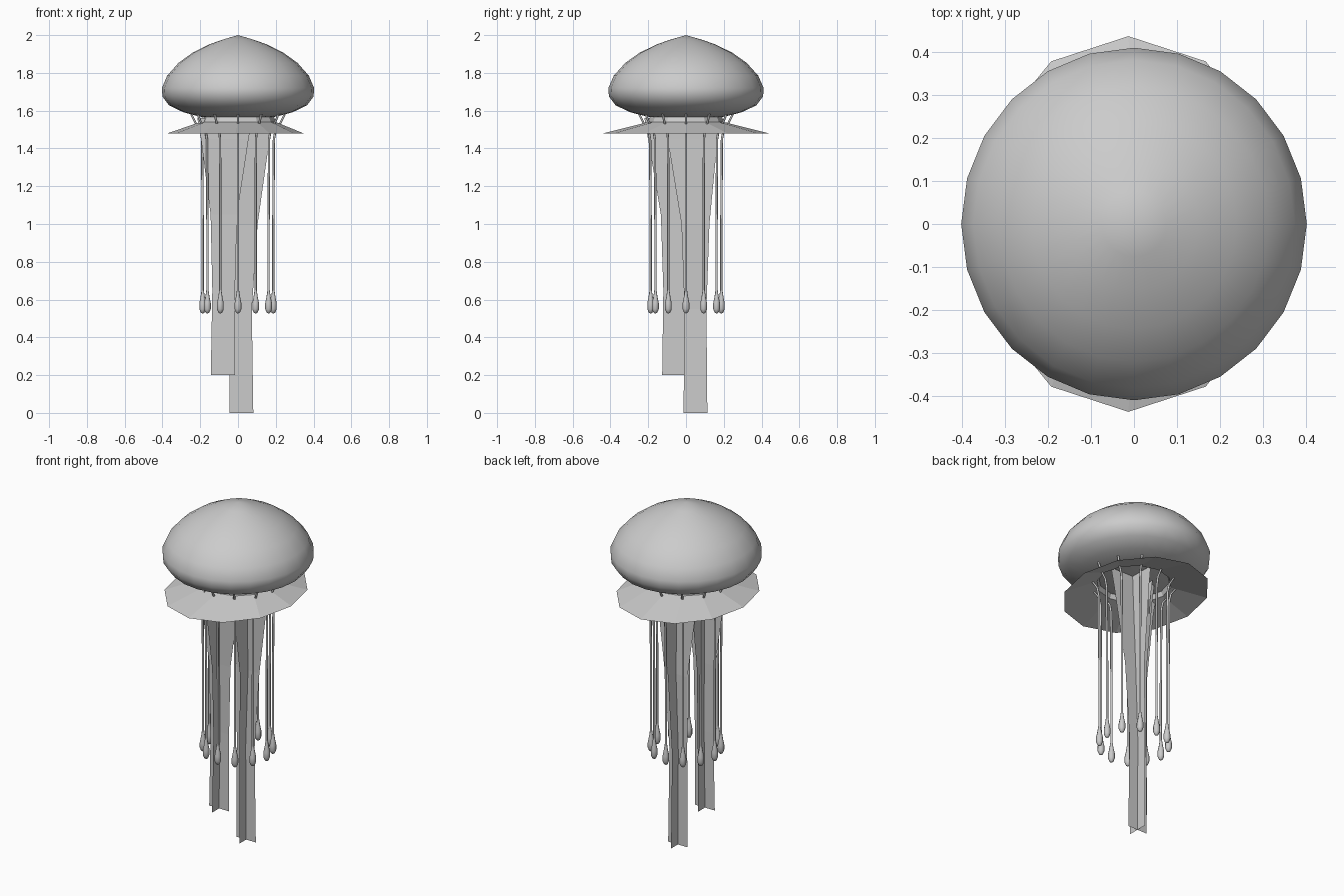
import bpy
import bmesh
from math import cos, sin, pi, radians

cube = bpy.data.objects.get("Cube")
if cube:
    bpy.data.objects.remove(cube, do_unlink=True)

grey = bpy.data.materials.new("soft grey")
grey.use_nodes = True
grey.diffuse_color = (0.6, 0.6, 0.6, 1)
grey.node_tree.nodes["Principled BSDF"].inputs["Base Color"].default_value = (0.6, 0.6, 0.6, 1)


def finish(name, bm, smooth=False):
    """Turn a bmesh into a named, coloured object."""
    bmesh.ops.remove_doubles(bm, verts=bm.verts, dist=0.0005)
    bmesh.ops.recalc_face_normals(bm, faces=bm.faces)
    mesh = bpy.data.meshes.new(name)
    bm.to_mesh(mesh)
    bm.free()
    mesh.materials.append(grey)
    obj = bpy.data.objects.new(name, mesh)
    bpy.context.collection.objects.link(obj)
    if smooth:
        bpy.ops.object.select_all(action="DESELECT")
        obj.select_set(True)
        bpy.context.view_layer.objects.active = obj
        bpy.ops.object.shade_smooth_by_angle(angle=radians(50))
    return obj


def stack(bm, rings, closed=True):
    """Bridge equal rows of points into a skin."""
    rows = [[bm.verts.new(p) for p in ring] for ring in rings]
    count = len(rows[0])
    for a, b in zip(rows, rows[1:]):
        for i in range(count if closed else count - 1):
            j = (i + 1) % count
            bm.faces.new((a[i], a[j], b[j], b[i]))
    return rows


def circle(r, z, sides, cx=0, cy=0, sx=1, sy=1):
    return [(cx + r * sx * cos(2 * pi * i / sides),
             cy + r * sy * sin(2 * pi * i / sides), z) for i in range(sides)]


# Bell: rounded dome with a pointed crown and a tucked underside
bell_profile = [(0.0002, 2.0), (0.075, 1.978), (0.15, 1.952), (0.24, 1.907),
                (0.315, 1.853), (0.375, 1.785), (0.403, 1.72), (0.4, 1.675),
                (0.365, 1.628), (0.29, 1.592), (0.2, 1.568), (0.0002, 1.56)]
bm = bmesh.new()
stack(bm, [circle(r, z, 24, sy=1.02) for r, z in bell_profile])
finish("bell", bm, smooth=True)

# Skirt: wide faceted frill below the bell, wider front to back
bm = bmesh.new()
stack(bm, [circle(0.19, 1.568, 12), circle(0.2, 1.54, 12),
           circle(1, 1.48, 12, cx=-0.013, sx=0.36, sy=0.438)])
finish("skirt", bm)


# Oral arms: two crossed ribbons each, narrowing downward
def oral_arm(name, stations):
    bm = bmesh.new()
    for dx, dy in ((1, 0), (0, 1)):
        rows = []
        for z, cx, cy, half in stations:
            rows.append([(cx + dx * s * half, cy + dy * s * half, z) for s in (-1, 0, 1)])
        stack(bm, rows, closed=False)
    finish(name, bm)


oral_arm("long_oral_arm", [(1.56, 0.037, 0.033, 0.15), (1.45, 0.035, 0.035, 0.132),
                           (1.0, 0.03, 0.05, 0.074), (0.55, 0.015, 0.05, 0.058),
                           (0, 0.018, 0.05, 0.063)])
oral_arm("short_oral_arm", [(1.56, -0.07, -0.075, 0.145), (1.45, -0.07, -0.075, 0.126),
                            (1.05, -0.075, -0.063, 0.07), (0.65, -0.076, -0.06, 0.06),
                            (0.2, -0.08, -0.062, 0.064)])

# Tentacles: hooked strands ending in teardrops (distance out, height, thickness)
strand = [(0.255, 1.6, 0.005), (0.24, 1.565, 0.006), (0.222, 1.53, 0.006),
          (0.2, 1.5, 0.006), (0.19, 1.45, 0.006), (0.187, 1.0, 0.006),
          (0.187, 0.65, 0.006), (0.187, 0.615, 0.011), (0.187, 0.58, 0.018),
          (0.187, 0.55, 0.018), (0.187, 0.532, 0.011), (0.187, 0.525, 0.0002)]
for n in range(12):
    a = n * pi / 6
    bm = bmesh.new()
    rows = stack(bm, [circle(t, z, 8, cx=d * cos(a), cy=d * sin(a)) for d, z, t in strand])
    bm.faces.new(rows[0])
    finish(f"tentacle_{n + 1}", bm, smooth=True)
